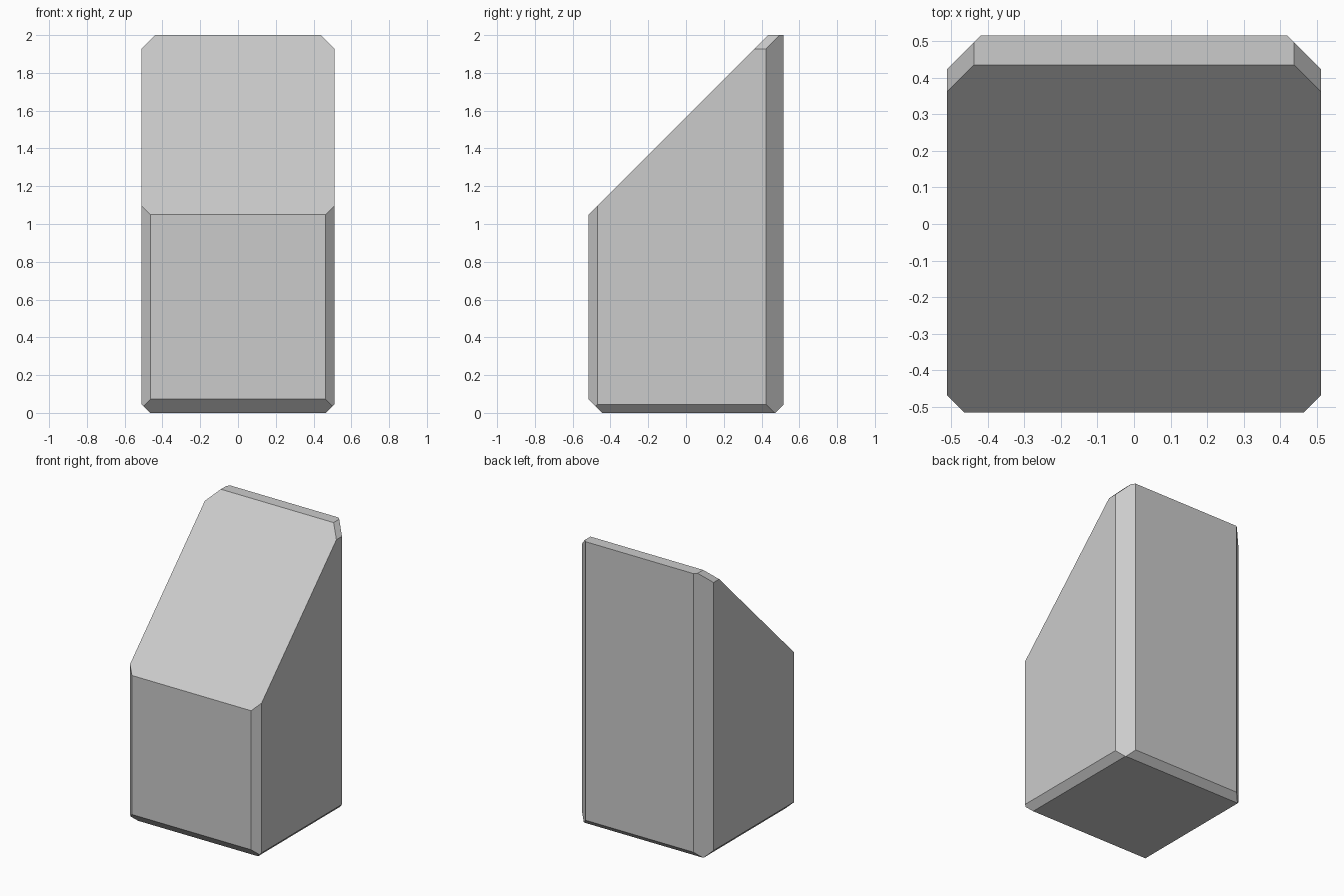
import bpy, bmesh
from mathutils import Vector

if "Cube" in bpy.data.objects:
    bpy.data.objects.remove(bpy.data.objects["Cube"])


def cut(bm, normal, dist):
    """Slice off everything beyond normal . p = dist and cap the opening."""
    n = Vector(normal)
    res = bmesh.ops.bisect_plane(
        bm, geom=bm.verts[:] + bm.edges[:] + bm.faces[:], dist=1e-5,
        plane_co=n * (dist / n.length_squared), plane_no=n, clear_outer=True)
    edges = [e for e in res["geom_cut"] if isinstance(e, bmesh.types.BMEdge)]
    bmesh.ops.edgeloop_fill(bm, edges=edges)


# Upright block
bm = bmesh.new()
bmesh.ops.create_cube(bm, size=1)
for v in bm.verts:
    v.co = Vector((v.co.x * 1.022, v.co.y * 1.032, (v.co.z + 0.5) * 2))

# Sloped top, then front and back bottom bevels
cut(bm, (0, -1, 1), 1.565)
cut(bm, (0, -1, -1), 0.443)
cut(bm, (0, 1, -1), 0.472)

# Side bevels, same on left and right
for s in (1, -1):
    cut(bm, (s, -1, 0), 0.979)   # front upright edge
    cut(bm, (s, 1, 0), 0.935)    # back upright edge
    cut(bm, (s, 0, 1), 2.438)    # top corner
    cut(bm, (s, 0, -1), 0.466)   # bottom edge

bmesh.ops.recalc_face_normals(bm, faces=bm.faces)
mesh = bpy.data.meshes.new("sloped_block")
bm.to_mesh(mesh)
bm.free()
bpy.context.collection.objects.link(bpy.data.objects.new("sloped_block", mesh))
